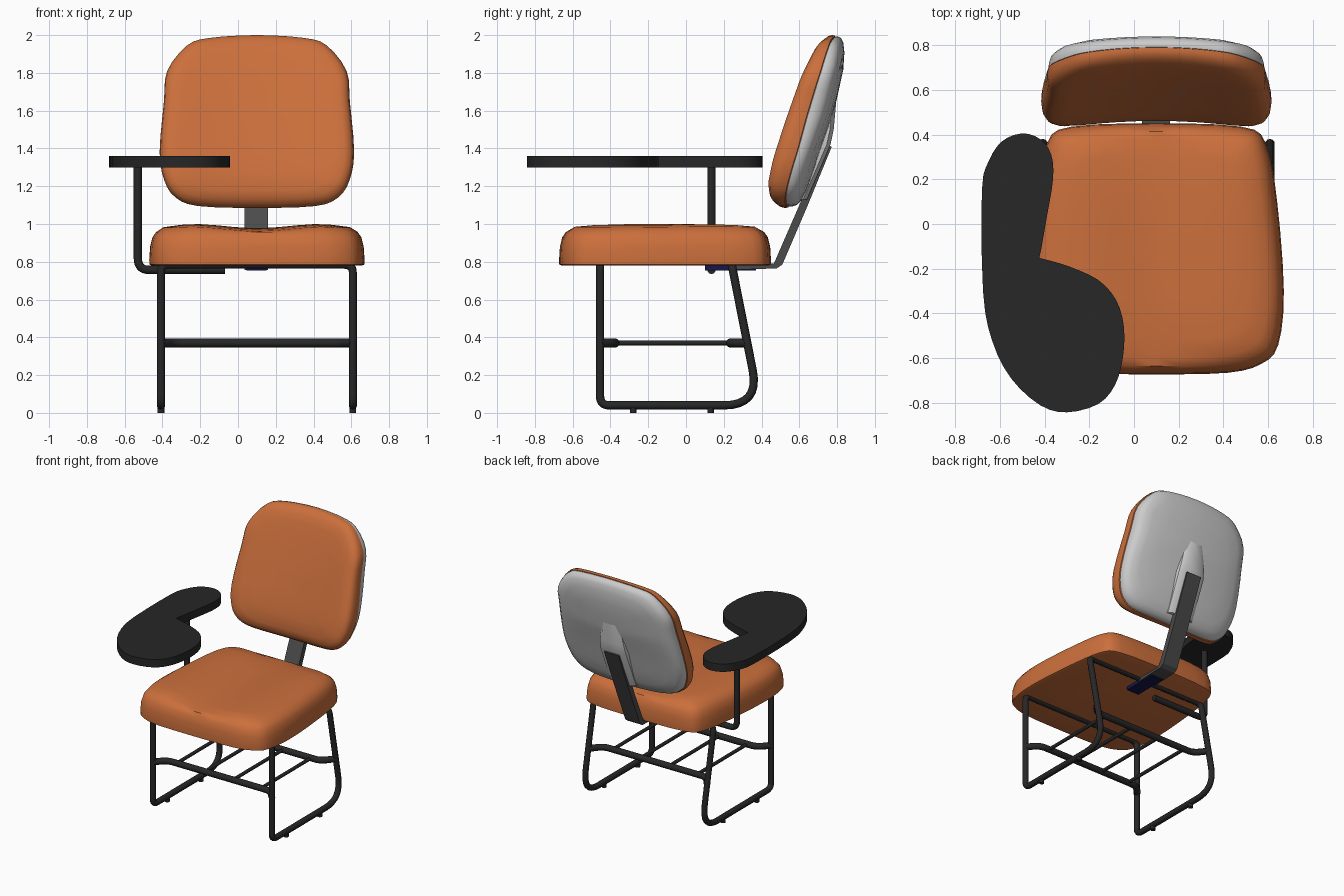
import bpy, bmesh, math
from mathutils import Vector

if "Cube" in bpy.data.objects:
    bpy.data.objects.remove(bpy.data.objects["Cube"])

CX = 0.1  # the chair body is centred here; the tablet hangs out to -x


def material(name, col):
    m = bpy.data.materials.new(name)
    m.diffuse_color = (*col, 1)
    m.use_nodes = True
    m.node_tree.nodes["Principled BSDF"].inputs["Base Color"].default_value = m.diffuse_color
    return m


ORANGE = material("orange_fabric", (0.6, 0.16, 0.045))
BLACK = material("black_metal", (0.02, 0.02, 0.02))
DARK = material("dark_grey_metal", (0.07, 0.07, 0.07))
NAVY = material("navy_metal", (0.008, 0.008, 0.07))


def finish(ob, mat, angle=40):
    if mat:
        ob.data.materials.append(mat)
    bpy.ops.object.select_all(action='DESELECT')
    ob.select_set(True)
    bpy.context.view_layer.objects.active = ob
    if ob.type == 'CURVE':
        bpy.ops.object.convert(target='MESH')
        ob = bpy.context.object
    bpy.ops.object.shade_smooth_by_angle(angle=math.radians(angle))
    return ob


def loft(name, rings, mat=None, angle=40):
    """Skin a list of equally long closed rings and cap both ends."""
    bm = bmesh.new()
    vs = [[bm.verts.new(p) for p in r] for r in rings]
    n = len(vs[0])
    for a, b in zip(vs, vs[1:]):
        for i in range(n):
            j = (i + 1) % n
            bm.faces.new((a[i], a[j], b[j], b[i]))
    bm.faces.new(vs[0])
    bm.faces.new(vs[-1])
    bmesh.ops.recalc_face_normals(bm, faces=bm.faces)
    me = bpy.data.meshes.new(name)
    bm.to_mesh(me)
    bm.free()
    ob = bpy.data.objects.new(name, me)
    bpy.context.collection.objects.link(ob)
    return finish(ob, mat, angle)


def smooth_loop(pts, k=3):
    """Closed Catmull-Rom through 2D points."""
    out, n = [], len(pts)
    for i in range(n):
        a, b, c, d = (Vector(pts[(i + o) % n]) for o in (-1, 0, 1, 2))
        for s in range(k):
            t = s / k
            out.append(0.5 * (2 * b + (c - a) * t + (2 * a - 5 * b + 4 * c - d) * t * t
                              + (3 * b - a - 3 * c + d) * t ** 3))
    return out


def mirrored(half):
    return half + [(-x, y) for x, y in half[-2:0:-1]]


def tube(name, pts, r=0.022, fillets=None, mat=BLACK):
    """Round tube along a path; fillets gives the bend length per inner corner."""
    pts = [Vector(p) for p in pts]
    path = [pts[0]]
    for i in range(1, len(pts) - 1):
        f = fillets[i - 1]
        p = pts[i]
        a = p + (pts[i - 1] - p).normalized() * f
        b = p + (pts[i + 1] - p).normalized() * f
        for s in range(9):
            t = s / 8
            path.append(a * (1 - t) ** 2 + p * 2 * t * (1 - t) + b * t * t)
    path.append(pts[-1])
    cu = bpy.data.curves.new(name, 'CURVE')
    cu.dimensions = '3D'
    cu.bevel_depth = r
    cu.bevel_resolution = 3
    cu.use_fill_caps = True
    sp = cu.splines.new('POLY')
    sp.points.add(len(path) - 1)
    for q, p in zip(sp.points, path):
        q.co = (*p, 1)
    ob = bpy.data.objects.new(name, cu)
    bpy.context.collection.objects.link(ob)
    return finish(ob, mat)


def lerp_table(tab, z):
    if z <= tab[0][0]:
        return tab[0][1]
    for (z0, y0), (z1, y1) in zip(tab, tab[1:]):
        if z <= z1:
            return y0 + (y1 - y0) * (z - z0) / (z1 - z0)
    return tab[-1][1]


# seat cushion: rounded outline, flat underside, shallow saddle on top
seat = smooth_loop(mirrored([(0, .45), (.38, .435), (.49, .36), (.54, .1), (.57, -.3),
                             (.545, -.54), (.47, -.625), (.32, -.665), (0, -.672)]))


def seat_ring(s, z):
    ring = []
    for x, y in seat:
        px, py = x * s, -0.11 + (y + 0.11) * s
        zz = z
        if z is None:
            u, v = abs(px) / 0.57, (py + 0.11) / 0.56
            zz = 0.978 + 0.022 * math.sin(min(u / 0.6, 2) * math.pi / 2) ** 2 \
                - 0.03 * max(0, u - 0.6) - 0.028 * v ** 4
        ring.append((CX + px, py, zz))
    return ring


loft("seat", [seat_ring(s, z) for s, z in (
    (.975, .78), (.998, .785), (1, .81), (.992, .88), (.97, .93), (.935, .958),
    (.87, None), (.72, None), (.55, None), (.38, None), (.2, None), (.03, None))], ORANGE)

# backrest: front, seam and rear depth given along its height
FRONT = [(1.08, .46), (1.14, .435), (1.22, .437), (1.35, .47), (1.6, .55), (1.8, .62), (1.95, .68), (2, .71)]
SEAM = [(1.08, .54), (1.2, .575), (1.4, .64), (1.6, .69), (1.8, .75), (2, .79)]
REAR = [(1.08, .60), (1.2, .65), (1.4, .715), (1.6, .785), (1.85, .84), (2, .84)]
back = smooth_loop(mirrored([(0, 2.0), (.25, 1.985), (.37, 1.945), (.475, 1.81), (.492, 1.65),
                             (.515, 1.38), (.49, 1.23), (.43, 1.14), (.31, 1.095), (0, 1.085)]))


def back_ring(s, f, face, lift):
    ring = []
    for x, z in back:
        px, pz = x * s, 1.54 + (z - 1.54) * s
        y0, y1 = lerp_table(SEAM, pz), lerp_table(face, pz) + lift
        ring.append((CX + px, y0 + (y1 - y0) * f - 0.045 * (px / .5) ** 2, pz))
    return ring


loft("backrest_cushion", [back_ring(s, f, FRONT, .025) for s, f in (
    (.97, -.02), (.995, 0), (1, .3), (.99, .6), (.96, .82), (.9, .95),
    (.8, 1), (.6, 1), (.4, 1), (.2, 1), (.03, 1))], ORANGE)
loft("backrest_shell", [back_ring(s, f, REAR, 0) for s, f in (
    (.97, 0), (.985, .05), (.985, .3), (.965, .65), (.91, .88),
    (.8, .98), (.6, 1), (.4, 1), (.2, 1), (.03, 1))])

# raised housing on the shell around the support bar
loft("shell_housing", [[(CX + sx * w, y + d, z) for sx, d in
                        ((-1.25, -.09), (-1.1, -.02), (-.75, 0), (.75, 0), (1.1, -.02), (1.25, -.09))]
                       for z, y, w in ((1.13, .64, .1), (1.42, .765, .1), (1.5, .782, .09), (1.7, .8, .06))])

# flat bar carrying the backrest, and its mounting plate under the seat
prof = [(.24, .757), (.48, .765), (.51, .785), (.645, 1.1), (.772, 1.41),
        (.73, 1.42), (.6, 1.1), (.465, .79), (.24, .785)]
loft("backrest_bar", [[(x, y, z) for y, z in prof] for x in (.035, .16)], DARK, 25)
loft("mounting_plate", [[(x, y, z) for x, y in ((.045, .1), (.15, .1), (.15, .37), (.045, .37))]
                        for z in (.755, .785)], NAVY, 25)

# bent tube frame, one half per side, meeting in the middle under the seat
LEG = 0.508
for side, sg in (("right", 1), ("left", -1)):
    x = CX + sg * LEG
    tube(f"{side}_leg_frame", [(CX, -.455, .785), (x, -.455, .785), (x, -.455, .04),
                               (x, .39, .04), (x, .242, .785), (CX, .242, .785)],
         fillets=(.045, .05, .19, .045))
    for i, y in enumerate((-.28, .13)):
        tube(f"{side}_foot_{i + 1}", [(x, y, 0), (x, y, .035)], .018)

# book rack: two bent crossbars and thin rods between them
for nm, y_leg, y_in in (("front", -.455, -.375), ("rear", .325, .235)):
    tube(f"{nm}_rack_crossbar", [(CX - LEG, y_leg, .37), (CX - .44, y_in, .37),
                                 (CX + .44, y_in, .37), (CX + LEG, y_leg, .37)], .024, (.05, .05))
for i, dx in enumerate((-.36, -.12, .12, .36)):
    tube(f"rack_rod_{i + 1}", [(CX + dx, -.375, .37), (CX + dx, .235, .37)], .013)

# writing tablet: curved board with one sharp inner corner
tab = smooth_loop([(-.68, .15), (-.65, .28), (-.59, .37), (-.5, .405), (-.42, .38), (-.37, .31),
                   (-.362, .2), (-.39, .03), (-.416, -.12), (-.422, -.15), (-.39, -.16), (-.29, -.19),
                   (-.16, -.25), (-.08, -.34), (-.045, -.46), (-.05, -.6), (-.085, -.72),
                   (-.16, -.805), (-.3, -.842), (-.42, -.81), (-.55, -.69), (-.635, -.52), (-.675, -.3)])
loft("writing_tablet", [[(x, y, z) for x, y in tab] for z in (1.3, 1.36)], BLACK)

# tablet post bending under the seat
tube("tablet_post", [(-.53, .135, 1.31), (-.53, .135, .757), (-.07, .135, .757)], .022, (.06,))
